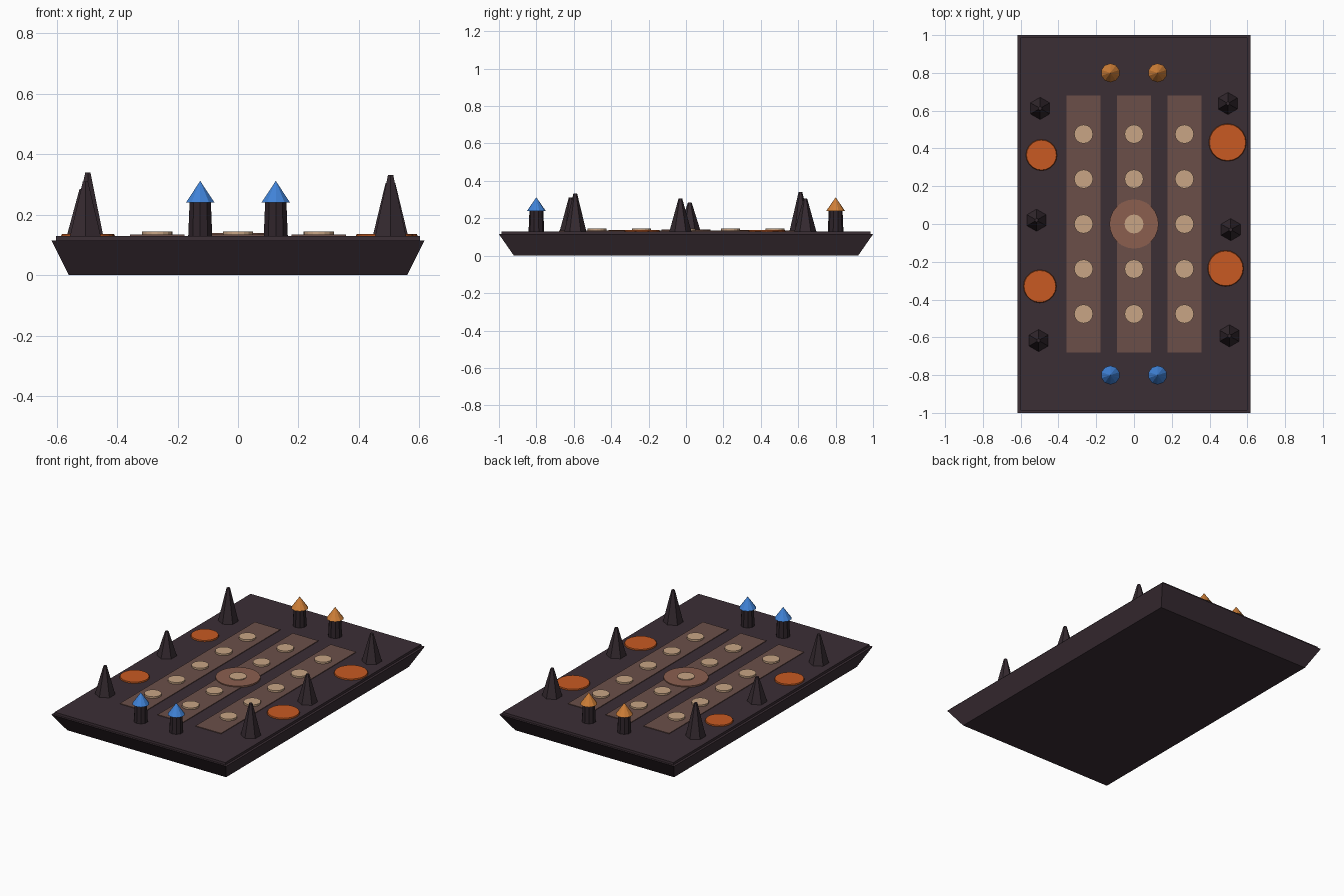
import bpy, bmesh, math

if "Cube" in bpy.data.objects:
    bpy.data.objects.remove(bpy.data.objects["Cube"], do_unlink=True)


def material(name, hex_code):
    def linear(i):
        c = int(hex_code[i:i + 2], 16) / 255
        return c / 12.92 if c <= 0.04045 else ((c + 0.055) / 1.055) ** 2.4
    colour = (linear(0), linear(2), linear(4), 1)
    mat = bpy.data.materials.new(name)
    mat.use_nodes = True
    mat.diffuse_color = colour
    bsdf = mat.node_tree.nodes["Principled BSDF"]
    bsdf.inputs["Base Color"].default_value = colour
    bsdf.inputs["Roughness"].default_value = 0.9
    return mat


STONE = material("dark stone", "3b2e35")
ROCK = material("spike rock", "352a30")
TOWER = material("tower stone", "2e242a")
LANE = material("lane brown", "6b4f49")
PAD = material("pad tan", "c8a585")
PLAZA = material("plaza clay", "8b5f4f")
LAVA = material("lava orange", "c85a22")
RIM = material("lava rim", "a04818")
BLUE = material("blue roof", "4083d8")
AMBER = material("amber roof", "d08038")


def finish(name, bm, mat):
    mesh = bpy.data.meshes.new(name)
    bm.to_mesh(mesh)
    bm.free()
    mesh.materials.append(mat)
    obj = bpy.data.objects.new(name, mesh)
    bpy.context.collection.objects.link(obj)
    return obj


def slab(name, x, y, hx, hy, z0, z1, mat, bottom=None):
    """Box with half sizes hx, hy; bottom gives other half sizes below."""
    bm = bmesh.new()
    bmesh.ops.create_cube(bm, size=2)
    for v in bm.verts:
        sx, sy = bottom if bottom and v.co.z < 0 else (hx, hy)
        v.co = (x + v.co.x * sx, y + v.co.y * sy, z0 if v.co.z < 0 else z1)
    return finish(name, bm, mat)


def cone(name, x, y, r0, r1, z0, z1, sides, mat, turn=0.0):
    """Upright cylinder, cone or truncated cone."""
    bm = bmesh.new()
    bmesh.ops.create_cone(bm, cap_ends=True, segments=sides,
                          radius1=r0, radius2=r1, depth=z1 - z0)
    ca, sa = math.cos(turn), math.sin(turn)
    for v in bm.verts:
        px, py = v.co.x, v.co.y
        v.co = (x + px * ca - py * sa, y + px * sa + py * ca,
                v.co.z + (z0 + z1) / 2)
    return finish(name, bm, mat)


# Platform: flared base with a thin floor slab
FLOOR = 0.13
slab("base", 0, 0, 0.617, 1.0, 0, 0.115, STONE, bottom=(0.56, 0.92))
slab("floor", 0, 0, 0.602, 0.987, 0.115, FLOOR, STONE)

# Three lanes, each with five round pads
for side, x in (("right", -0.267), ("middle", 0), ("left", 0.267)):
    slab(f"{side}_lane", x, 0, 0.09, 0.68, FLOOR - 0.005, 0.134, LANE)
    for i in range(-2, 3):
        cone(f"{side}_pad_{i + 3}", x, i * 0.238, 0.05, 0.05,
             FLOOR, 0.145, 16, PAD)

# Central round plaza
cone("plaza", 0, 0, 0.13, 0.13, FLOOR, 0.14, 24, PLAZA)

# Lava pools
pools = ((-0.49, 0.365, 0.085), (0.495, 0.432, 0.102),
         (-0.498, -0.33, 0.09), (0.485, -0.235, 0.098))
for i, (x, y, r) in enumerate(pools, 1):
    cone(f"lava_pool_{i}", x, y, r, r - 0.006, FLOOR - 0.005, 0.137, 20, LAVA)
    bpy.data.objects[f"lava_pool_{i}"].data.materials.append(RIM)
    for face in bpy.data.objects[f"lava_pool_{i}"].data.polygons:
        face.material_index = 0 if face.normal.z > 0.9 else 1

# Rock spikes along both sides
spikes = ((-0.497, 0.612, 0.34), (0.497, 0.638, 0.305), (-0.516, 0.02, 0.285),
          (0.512, -0.03, 0.305), (-0.505, -0.617, 0.31), (0.505, -0.592, 0.332))
for i, (x, y, top) in enumerate(spikes, 1):
    cone(f"spike_{i}", x, y, 0.06, 0.01, FLOOR - 0.005, top, 6, ROCK)

# Pairs of towers at both ends
for end, y, roof in (("front", -0.8, BLUE), ("back", 0.8, AMBER)):
    for side, x in (("right", -0.125), ("left", 0.125)):
        cone(f"{end}_{side}_tower", x, y, 0.042, 0.037,
             FLOOR - 0.005, 0.242, 10, TOWER)
        cone(f"{end}_{side}_roof", x, y, 0.05, 0, 0.24, 0.312, 10, roof)
